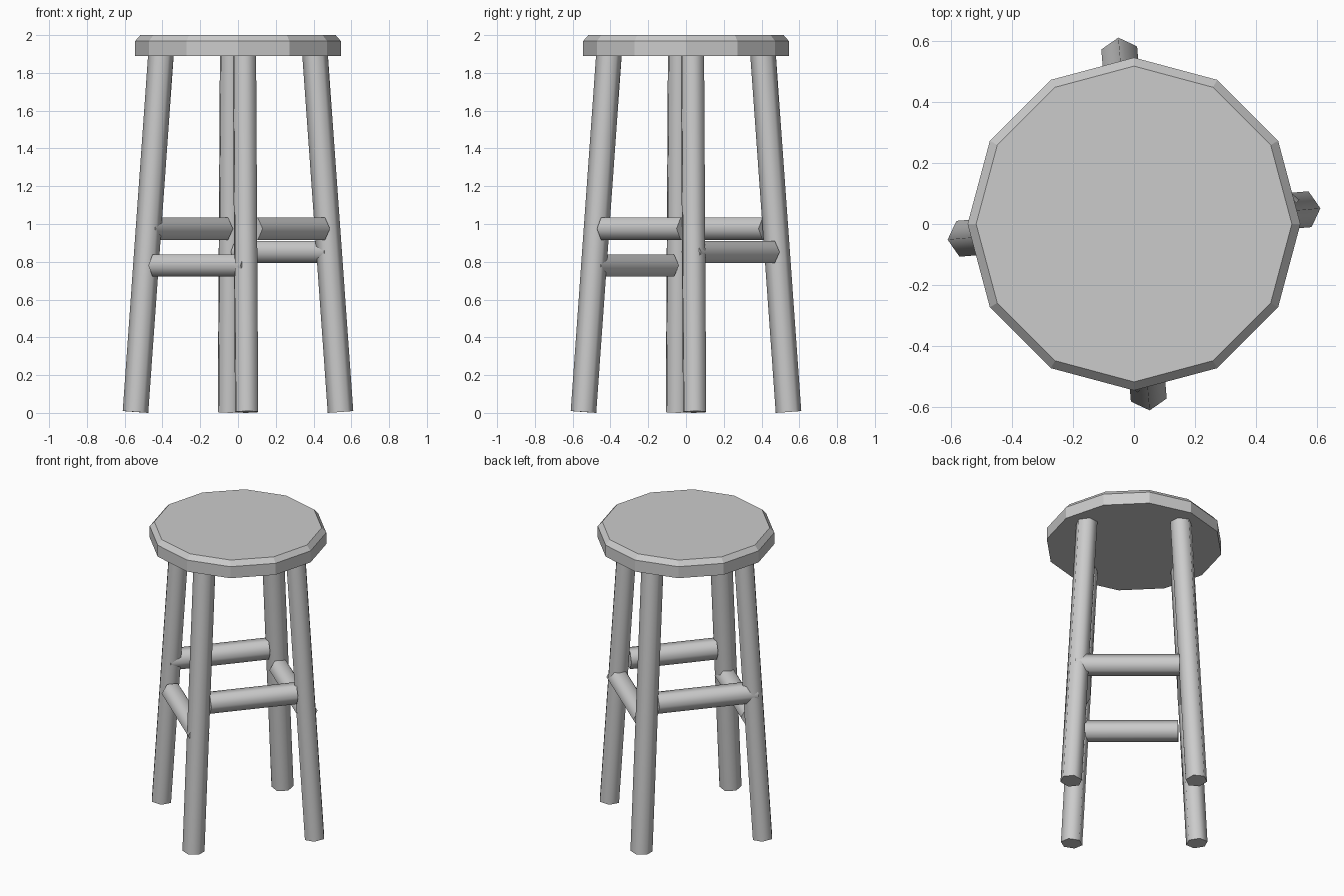
import bpy, bmesh, math
from mathutils import Vector

old = bpy.data.objects.get("Cube")
if old:
    bpy.data.objects.remove(old, do_unlink=True)

grey = bpy.data.materials.new("plain grey")
grey.use_nodes = True
tone = (0.6, 0.6, 0.6, 1)
grey.diffuse_color = tone
grey.node_tree.nodes["Principled BSDF"].inputs["Base Color"].default_value = tone


def loft(name, rings, smooth=False):
    """Capped solid through a list of point rings."""
    bm = bmesh.new()
    loops = [[bm.verts.new(p) for p in ring] for ring in rings]
    for a, b in zip(loops, loops[1:]):
        for i in range(len(a)):
            j = (i + 1) % len(a)
            bm.faces.new((a[i], a[j], b[j], b[i]))
    bm.faces.new(loops[0])
    bm.faces.new(loops[-1])
    bmesh.ops.recalc_face_normals(bm, faces=bm.faces)
    mesh = bpy.data.meshes.new(name)
    bm.to_mesh(mesh)
    bm.free()
    mesh.materials.append(grey)
    obj = bpy.data.objects.new(name, mesh)
    bpy.context.collection.objects.link(obj)
    if smooth:
        bpy.ops.object.select_all(action="DESELECT")
        obj.select_set(True)
        bpy.context.view_layer.objects.active = obj
        bpy.ops.object.shade_smooth_by_angle(angle=math.radians(70))
    return obj


def ring(center, u, v, radius, sides):
    steps = [2 * math.pi * i / sides for i in range(sides)]
    return [center + radius * (u * math.cos(a) + v * math.sin(a)) for a in steps]


def hex_rod(name, start, end, corner_dir, radius=0.068):
    """Six-sided rod with one corner turned towards corner_dir."""
    axis = (end - start).normalized()
    u = (corner_dir - axis * corner_dir.dot(axis)).normalized()
    v = axis.cross(u)
    loft(name, [ring(p, u, v, radius, 6) for p in (start, end)], smooth=True)


X, Y, Z = Vector((1, 0, 0)), Vector((0, 1, 0)), Vector((0, 0, 1))

# Seat: twelve-sided disc with a bevelled top edge
profile = [(0.545, 1.89), (0.545, 1.968), (0.517, 2.0)]
loft("seat", [ring(Z * z, X, Y, r, 12) for r, z in profile])

# Splayed legs, turned slightly about the seat axis
TWIST = math.radians(4.8)
outward = {}
for i, side in enumerate(("left", "back", "right", "front")):
    a = TWIST + i * math.pi / 2
    outward[side] = Vector((math.cos(a), math.sin(a), 0))


def leg_point(side, z):
    return outward[side] * (0.545 - 0.0715 * z) + Z * z


for side, out in outward.items():
    hex_rod(side + "_leg", leg_point(side, 0.005), leg_point(side, 1.9), out)

# Rungs: the two legs joined, height, and inset from each leg axis
rungs = [("front", "right", 0.78, -0.02, 0.075),
         ("front", "left", 0.975, 0.06, 0.06),
         ("back", "right", 0.975, 0.06, -0.02),
         ("back", "left", 0.852, 0.06, -0.02)]
for a, b, z, inset_a, inset_b in rungs:
    start, end = leg_point(a, z), leg_point(b, z)
    along = (end - start).normalized()
    hex_rod(f"{a}_{b}_rung", start + along * inset_a, end - along * inset_b,
            along.cross(Z))
